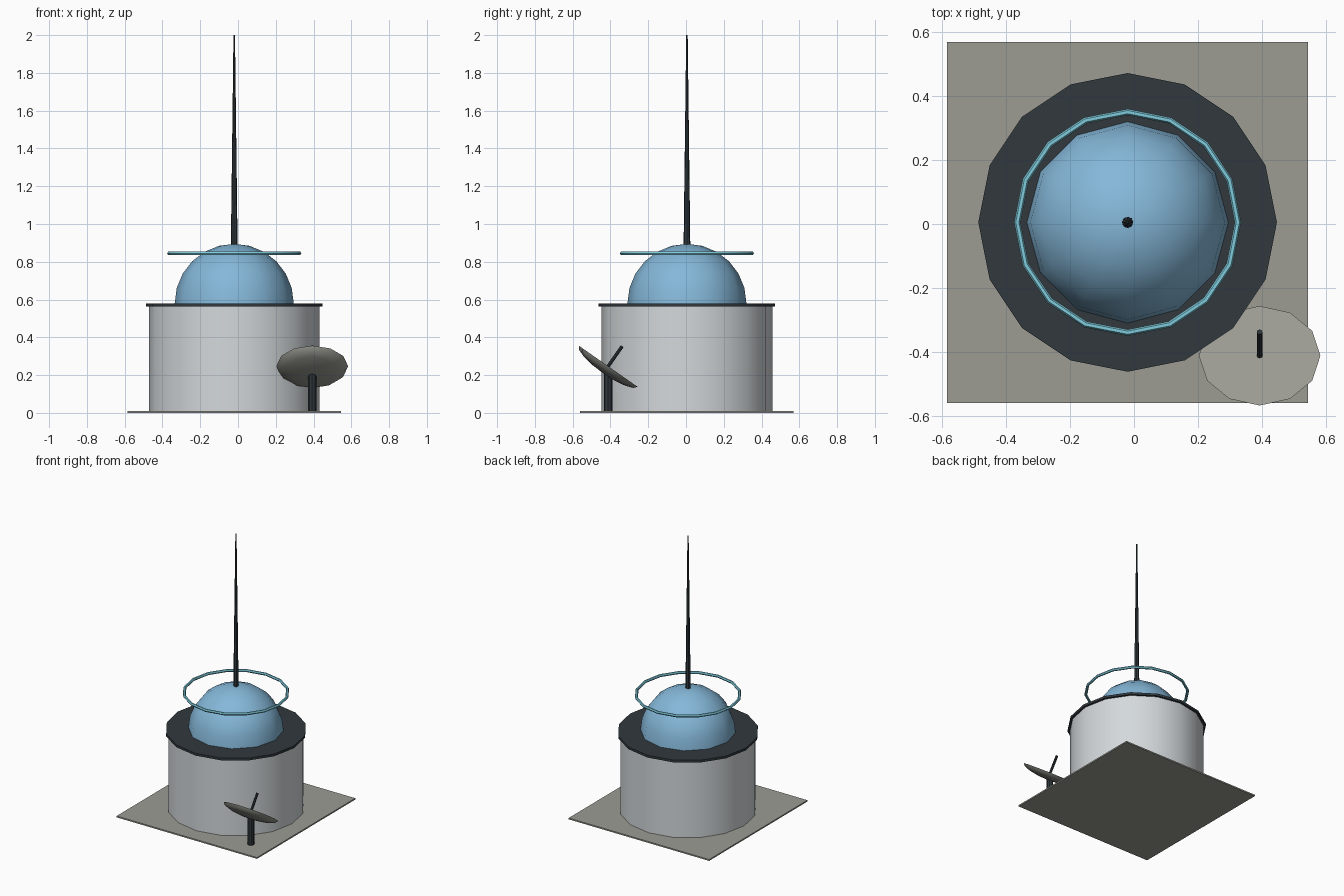
import bpy, bmesh, math
from mathutils import Matrix, Vector

cube = bpy.data.objects.get("Cube")
if cube:
    bpy.data.objects.remove(cube, do_unlink=True)


def material(name, srgb):
    rgb = [((c + 0.055) / 1.055) ** 2.4 for c in srgb]
    mat = bpy.data.materials.new(name)
    mat.use_nodes = True
    mat.diffuse_color = (*rgb, 1)
    mat.node_tree.nodes["Principled BSDF"].inputs["Base Color"].default_value = (*rgb, 1)
    return mat


STONE = material("warm grey", (0.61, 0.61, 0.58))
WALL = material("pale grey", (0.83, 0.85, 0.86))
DARK = material("dark slate", (0.19, 0.22, 0.24))
BLUE = material("dome blue", (0.52, 0.72, 0.85))
CYAN = material("ring cyan", (0.50, 0.80, 0.87))

CX, CY = -0.02, 0.005
DISH = Vector((0.393, -0.412, 0.247))
TILT = Matrix.Translation(DISH) @ Matrix.Rotation(math.radians(-35), 4, 'X')
CENTRE = Matrix.Translation((CX, CY, 0))


def lathe(name, profile, sides, mat, place=CENTRE, closed=False):
    """Spin (radius, height) points round z; open profiles get end caps."""
    bm = bmesh.new()
    rings = []
    for r, z in profile:
        if r < 1e-5:
            rings.append([bm.verts.new((0, 0, z))] * sides)
        else:
            turns = [2 * math.pi * i / sides for i in range(sides)]
            rings.append([bm.verts.new((r * math.cos(a), r * math.sin(a), z)) for a in turns])
    pairs = list(zip(rings, rings[1:]))
    if closed:
        pairs.append((rings[-1], rings[0]))
    for low, high in pairs:
        for i in range(sides):
            j = (i + 1) % sides
            corners = dict.fromkeys((low[i], low[j], high[j], high[i]))
            bm.faces.new(list(corners))
    if not closed:
        for ring in (rings[0], rings[-1]):
            if ring[0] is not ring[1]:
                bm.faces.new(ring)
    bmesh.ops.recalc_face_normals(bm, faces=bm.faces)
    bm.transform(place)
    mesh = bpy.data.meshes.new(name)
    bm.to_mesh(mesh)
    bm.free()
    mesh.materials.append(mat)
    ob = bpy.data.objects.new(name, mesh)
    bpy.context.collection.objects.link(ob)
    bpy.ops.object.select_all(action='DESELECT')
    ob.select_set(True)
    bpy.context.view_layer.objects.active = ob
    bpy.ops.object.shade_smooth_by_angle(angle=math.radians(32))
    return ob


def arc(radius, height, steps, base=0):
    """Quarter arc from the rim to the pole."""
    angles = [math.pi / 2 * i / steps for i in range(steps)]
    return [(radius * math.cos(a), base + height * math.sin(a)) for a in angles] + [(0, base + height)]


# Ground slab
bpy.ops.mesh.primitive_cube_add(size=1, location=(CX, CY, 0.005))
slab = bpy.context.object
slab.name = "ground_slab"
slab.scale = (1.13, 1.13, 0.01)
slab.data.materials.append(STONE)

# Round building, roof rim and dome
lathe("drum_wall", [(0.452, 0.01), (0.452, 0.565)], 16, WALL)
lathe("roof_rim", [(0.467, 0.563), (0.467, 0.58)], 16, DARK)
lathe("dome", arc(0.315, 0.315, 6, 0.58), 12, BLUE)

# Floating ring and mast
tube = [math.pi / 3 * i for i in range(6)]
lathe("halo_ring", [(0.345 + 0.01 * math.cos(a), 0.845 + 0.01 * math.sin(a)) for a in tube],
      16, CYAN, closed=True)
lathe("mast", [(0.018, 0.87), (0.004, 2.0)], 8, DARK)

# Dish on its post, with feed rod
lathe("dish_post", [(0.022, 0.01), (0.022, 0.22)], 8, DARK, Matrix.Translation((DISH.x, DISH.y, 0)))
lathe("dish_bowl", arc(0.19, -0.046, 4), 12, STONE, TILT)
lathe("feed_rod", [(0.009, -0.01), (0.009, 0.13)], 8, DARK, TILT)
